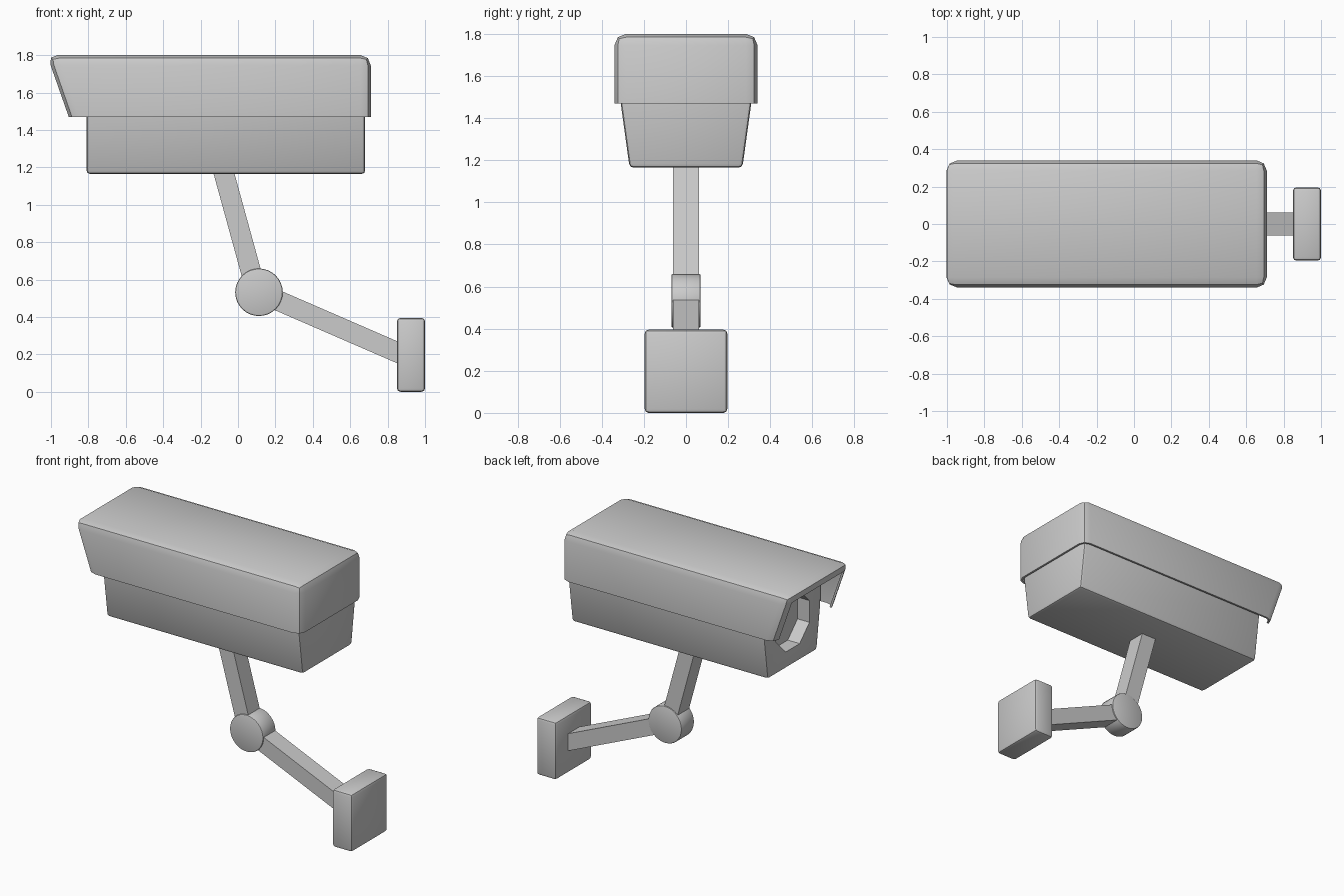
import bpy, bmesh, math
from mathutils import Vector, Matrix

if "Cube" in bpy.data.objects:
    bpy.data.objects.remove(bpy.data.objects["Cube"])


def finish(name, bm, smooth=True):
    """Turn a bmesh into a named object with smooth shading and sharp edges."""
    bmesh.ops.recalc_face_normals(bm, faces=bm.faces)
    mesh = bpy.data.meshes.new(name)
    bm.to_mesh(mesh)
    bm.free()
    obj = bpy.data.objects.new(name, mesh)
    bpy.context.collection.objects.link(obj)
    if smooth:
        shade(obj)
    return obj


def activate(obj):
    bpy.ops.object.select_all(action='DESELECT')
    obj.select_set(True)
    bpy.context.view_layer.objects.active = obj


def shade(obj):
    activate(obj)
    bpy.ops.object.shade_smooth_by_angle(angle=math.radians(35))


def loft(rings):
    """Closed solid through rectangular rings (x0, x1, half_y, z)."""
    bm = bmesh.new()
    loops = [[bm.verts.new(p) for p in ((a, -h, z), (b, -h, z), (b, h, z), (a, h, z))]
             for a, b, h, z in rings]
    for lo, hi in zip(loops, loops[1:]):
        for i in range(4):
            j = (i + 1) % 4
            bm.faces.new((lo[i], lo[j], hi[j], hi[i]))
    bm.faces.new(loops[0][::-1])
    bm.faces.new(loops[-1])
    bmesh.ops.recalc_face_normals(bm, faces=bm.faces)
    return bm


def bevel(bm, edges, width, segments=2):
    bmesh.ops.bevel(bm, geom=list(edges), offset=width, segments=segments,
                    profile=0.5, affect='EDGES', clamp_overlap=True)


def arm(name, start, end, thick=0.108, width=0.124):
    """Square bar between two points in the xz plane."""
    a, b = Vector((start[0], 0, start[1])), Vector((end[0], 0, end[1]))
    d = b - a
    bm = bmesh.new()
    bmesh.ops.create_cube(bm, size=1)
    bmesh.ops.scale(bm, vec=(d.length, width, thick), verts=bm.verts)
    turn = Matrix.Rotation(-math.atan2(d.z, d.x), 4, 'Y')
    bmesh.ops.transform(bm, matrix=Matrix.Translation((a + b) / 2) @ turn, verts=bm.verts)
    return finish(name, bm)


# Sun hood: rounded box shell, open below and at the lens end
bm = loft([(-0.905, 0.71, 0.34, 1.47), (-1.021, 0.71, 0.34, 1.80)])
bottom = [f for f in bm.faces if f.normal.z < -0.9]
bmesh.ops.delete(bm, geom=bottom, context='FACES_ONLY')
bevel(bm, [e for e in bm.edges if not e.is_boundary], 0.055)
bm.normal_update()
front = max((f for f in bm.faces if f.normal.x < -0.9), key=lambda f: f.calc_area())
bmesh.ops.delete(bm, geom=[front], context='FACES')
hood = finish("sun_hood", bm, smooth=False)
mod = hood.modifiers.new("shell", 'SOLIDIFY')
mod.thickness = 0.014
mod.offset = -1
activate(hood)
bpy.ops.object.modifier_apply(modifier=mod.name)
shade(hood)

# Camera body: tapered housing tucked under the hood
bm = loft([(-0.81, 0.68, 0.268, 1.165), (-0.81, 0.68, 0.31, 1.47), (-0.81, 0.68, 0.322, 1.77)])
bevel(bm, [e for e in bm.edges if e.calc_face_angle(0) > 0.5], 0.018)
body = finish("camera_body", bm, smooth=False)

# Octagonal lens recess cut into the body
bm = bmesh.new()
bmesh.ops.create_cone(bm, cap_ends=True, segments=8, radius1=0.195, radius2=0.195, depth=0.18,
                      matrix=Matrix.Translation((-0.81, 0, 1.46))
                      @ Matrix.Rotation(math.pi / 2, 4, 'Y')
                      @ Matrix.Rotation(math.pi / 8, 4, 'Z'))
cutter = finish("lens_cutter", bm, smooth=False)
cutter.hide_render = True
mod = body.modifiers.new("lens_recess", 'BOOLEAN')
mod.operation = 'DIFFERENCE'
mod.solver = 'EXACT'
mod.object = cutter
activate(body)
bpy.ops.object.modifier_apply(modifier=mod.name)
bpy.data.objects.remove(cutter)
shade(body)

# Bracket arms
arm("upper_arm", (-0.084, 1.20), (0.10, 0.53))
arm("lower_arm", (0.112, 0.532), (0.87, 0.203))

# Pivot joint
bm = bmesh.new()
bmesh.ops.create_cone(bm, cap_ends=True, segments=32, radius1=0.127, radius2=0.127, depth=0.14,
                      matrix=Matrix.Translation((0.112, 0, 0.532))
                      @ Matrix.Rotation(math.pi / 2, 4, 'X'))
bevel(bm, [e for e in bm.edges if e.calc_face_angle(0) > 1], 0.008)
finish("pivot_joint", bm)

# Wall plate
bm = loft([(0.85, 1.0, 0.196, 0.0), (0.85, 1.0, 0.196, 0.395)])
bevel(bm, bm.edges, 0.018)
finish("wall_plate", bm)
